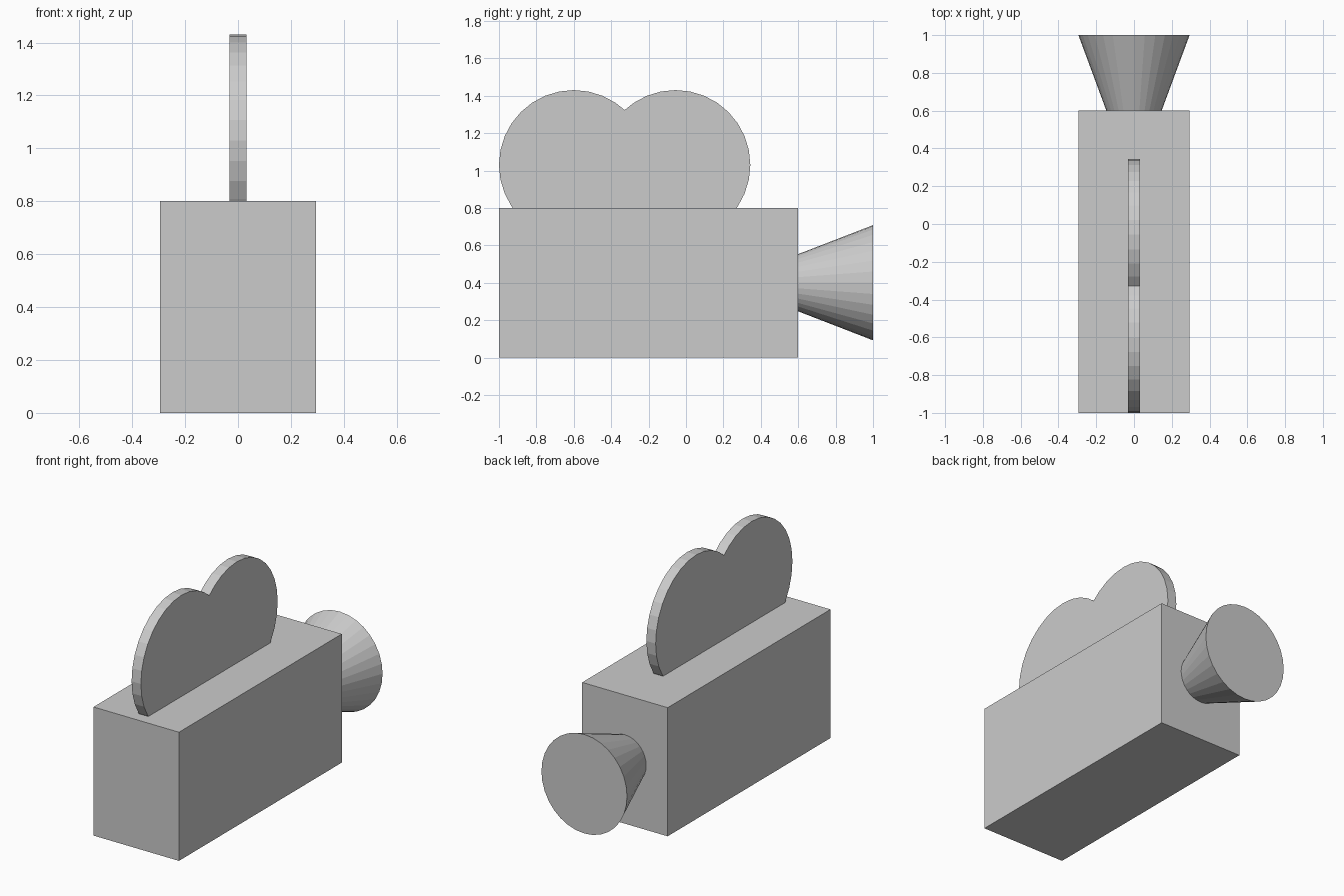
import bpy, bmesh, math
from mathutils import Matrix

if "Cube" in bpy.data.objects:
    bpy.data.objects.remove(bpy.data.objects["Cube"])


def add_object(name, bm):
    bmesh.ops.recalc_face_normals(bm, faces=bm.faces)
    mesh = bpy.data.meshes.new(name)
    bm.to_mesh(mesh)
    bm.free()
    obj = bpy.data.objects.new(name, mesh)
    bpy.context.collection.objects.link(obj)
    return obj


# Camera body box
WIDTH, TOP = 0.588, 0.8
bm = bmesh.new()
bmesh.ops.create_cube(bm, size=1, matrix=Matrix.Translation((0, -0.2, TOP / 2))
                      @ Matrix.Diagonal((WIDTH, 1.6, TOP, 1)))
add_object("camera_body", bm)

# Flared lens hood, slightly narrower in x than in z
bm = bmesh.new()
bmesh.ops.create_cone(bm, cap_ends=True, segments=32, radius1=0.153, radius2=0.308, depth=0.4,
                      matrix=Matrix.Translation((0, 0.8, 0.4))
                      @ Matrix.Diagonal((0.956, 1, 1, 1))
                      @ Matrix.Rotation(-math.pi / 2, 4, 'X'))
add_object("lens_hood", bm)

# Twin film reels: two joined discs in one outline, cut off at the body top
R, REEL_Z, REAR_Y, FRONT_Y, HALF = 0.4, 1.03, -0.6, -0.056, 0.032
cut = math.asin((REEL_Z - TOP) / R)
cusp = math.acos((FRONT_Y - REAR_Y) / 2 / R)
step = math.tau / 32


def arc(center_y, start, end):
    inner = [i * step for i in range(-32, 33) if start + 0.02 < i * step < end - 0.02]
    return [(center_y + R * math.cos(a), REEL_Z + R * math.sin(a))
            for a in [start, *inner, end]]


outline = arc(FRONT_Y, -cut, math.pi - cusp) + arc(REAR_Y, cusp, math.pi + cut)[1:]
bm = bmesh.new()
face = bm.faces.new([bm.verts.new((-HALF, y, z)) for y, z in outline])
side = bmesh.ops.extrude_face_region(bm, geom=[face], use_keep_orig=True)
bmesh.ops.translate(bm, vec=(2 * HALF, 0, 0),
                    verts=[v for v in side["geom"] if isinstance(v, bmesh.types.BMVert)])
add_object("film_reels", bm)
